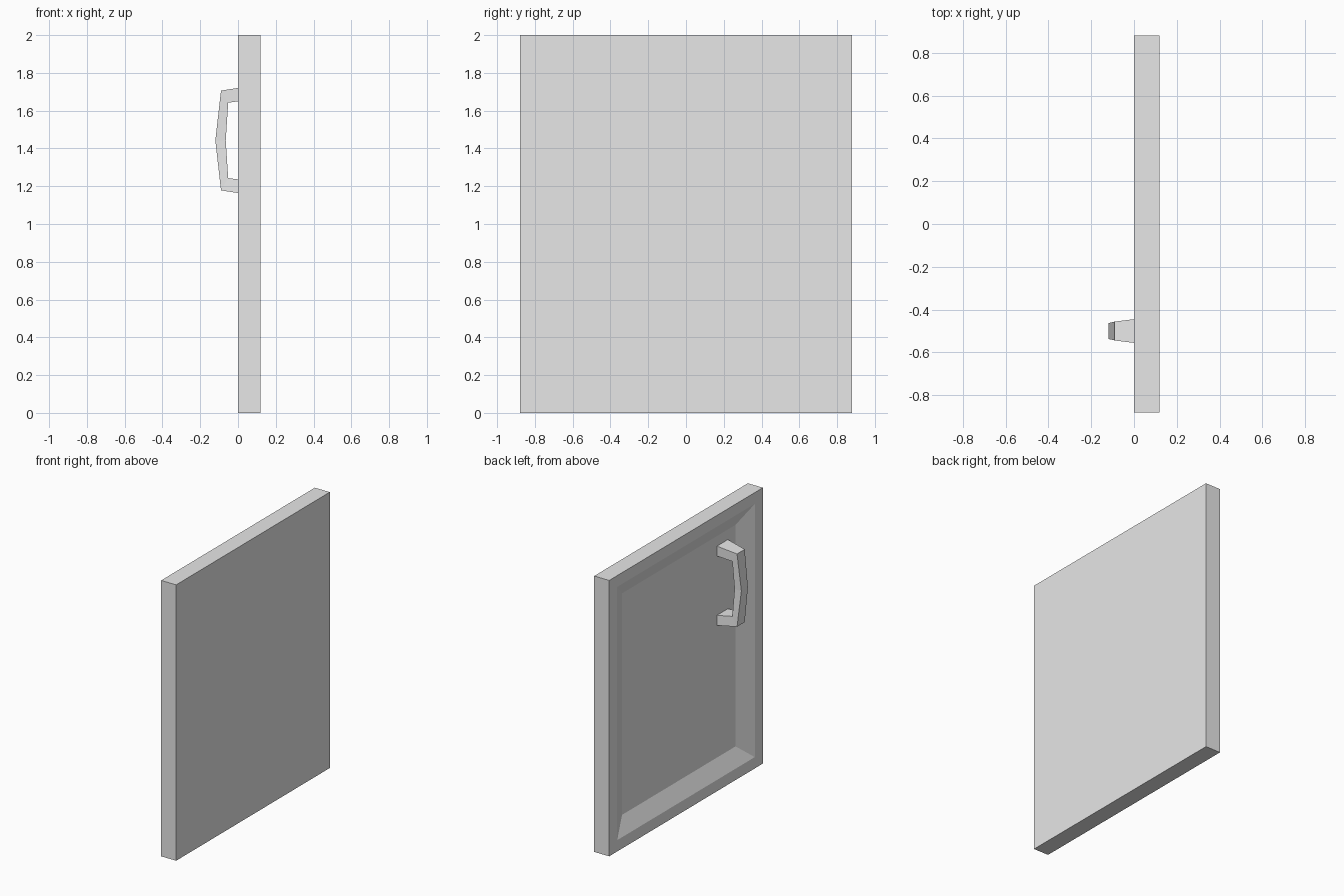
import bpy
import bmesh

cube = bpy.data.objects.get("Cube")
if cube:
    bpy.data.objects.remove(cube, do_unlink=True)

GREY = (0.8, 0.8, 0.8, 1.0)
grey = bpy.data.materials.new("light_grey")
grey.use_nodes = True
grey.diffuse_color = GREY
grey.node_tree.nodes["Principled BSDF"].inputs["Base Color"].default_value = GREY


def loft(name, rings):
    """Join four-point rings with quads and cap both ends."""
    bm = bmesh.new()
    loops = [[bm.verts.new(p) for p in ring] for ring in rings]
    for a, b in zip(loops, loops[1:]):
        for i in range(4):
            j = (i + 1) % 4
            bm.faces.new((a[i], a[j], b[j], b[i]))
    bm.faces.new(loops[0])
    bm.faces.new(loops[-1])
    bmesh.ops.recalc_face_normals(bm, faces=bm.faces)
    mesh = bpy.data.meshes.new(name)
    bm.to_mesh(mesh)
    bm.free()
    mesh.materials.append(grey)
    obj = bpy.data.objects.new(name, mesh)
    bpy.context.collection.objects.link(obj)
    return obj


def panel_ring(x, inset_y, inset_z):
    y = 0.88 - inset_y
    return [(x, -y, inset_z), (x, y, inset_z),
            (x, y, 2 - inset_z), (x, -y, 2 - inset_z)]


# Door panel: flat outside, then edge, rim, sloped recess and recess floor
loft("door_panel", [
    panel_ring(0.12, 0, 0),
    panel_ring(0, 0, 0),
    panel_ring(0, 0.092, 0.082),
    panel_ring(0.058, 0.23, 0.197),
])

# Pull handle: outer and inner point plus half width at each bend
HANDLE_Y = -0.5
stations = [
    ((0.06, 1.73), (0.06, 1.658), 0.063),
    ((-0.09, 1.706), (-0.052, 1.642), 0.044),
    ((-0.12, 1.442), (-0.065, 1.442), 0.037),
    ((-0.09, 1.178), (-0.052, 1.243), 0.044),
    ((0.06, 1.155), (0.06, 1.228), 0.063),
]
loft("pull_handle", [
    [(xo, HANDLE_Y - w, zo), (xo, HANDLE_Y + w, zo),
     (xi, HANDLE_Y + w, zi), (xi, HANDLE_Y - w, zi)]
    for (xo, zo), (xi, zi), w in stations
])
